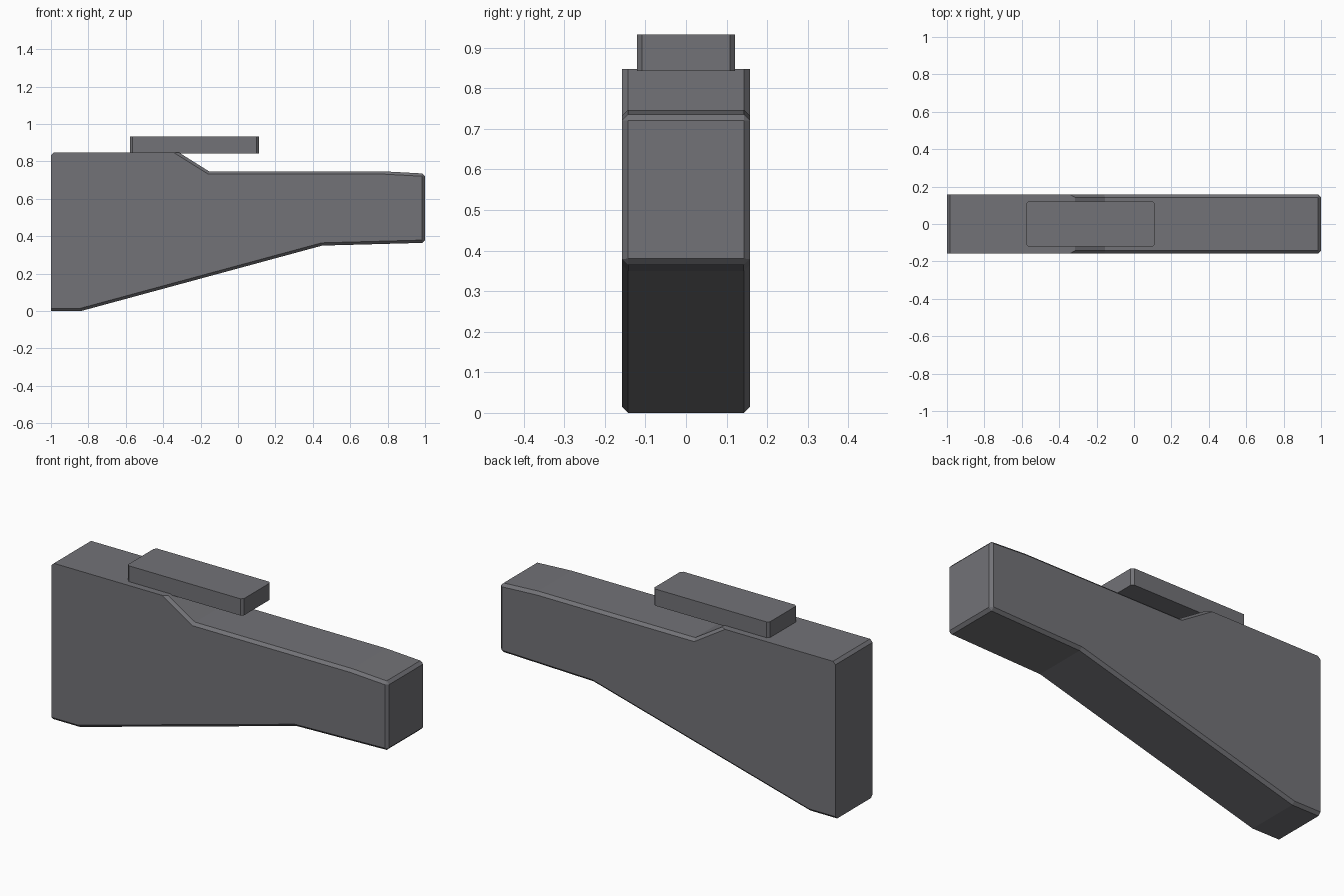
import bpy
import bmesh

cube = bpy.data.objects.get("Cube")
if cube:
    bpy.data.objects.remove(cube, do_unlink=True)

# Single flat grey
grey = bpy.data.materials.new("dark_grey")
grey.use_nodes = True
colour = (0.17, 0.17, 0.185, 1)
grey.diffuse_color = colour
grey.node_tree.nodes["Principled BSDF"].inputs["Base Color"].default_value = colour


def extruded(name, profile, half_width, bevel_rule, size):
    """Extrude an xz profile along y and chamfer the edges picked by a rule."""
    bm = bmesh.new()
    face = bm.faces.new([bm.verts.new((x, -half_width, z)) for x, z in profile])
    new = bmesh.ops.extrude_face_region(bm, geom=[face])["geom"]
    for v in new:
        if isinstance(v, bmesh.types.BMVert):
            v.co.y = half_width
    bmesh.ops.recalc_face_normals(bm, faces=bm.faces)
    picked = [e for e in bm.edges if bevel_rule(e.verts[0].co, e.verts[1].co)]
    bmesh.ops.bevel(bm, geom=picked, offset=size, segments=1,
                    affect='EDGES', profile=0.5, clamp_overlap=True)
    bmesh.ops.recalc_face_normals(bm, faces=bm.faces)
    mesh = bpy.data.meshes.new(name)
    bm.to_mesh(mesh)
    bm.free()
    mesh.materials.append(grey)
    obj = bpy.data.objects.new(name, mesh)
    bpy.context.collection.objects.link(obj)
    return obj


def body_edge(a, b):
    along_y = abs(a.y - b.y) > 0.01
    if along_y:
        # Front end edges and the upper rear edge
        return a.x > 0.99 or (a.x < -0.99 and a.z > 0.5)
    rear_face = a.x < -0.99 and b.x < -0.99
    high_comb = a.z > 0.8 and b.z > 0.8
    return not rear_face and not high_comb


# Stock body with a tapered belly and a stepped top
body_profile = [(-1, 0), (-0.84, 0), (0.45, 0.35), (1, 0.365), (1, 0.735),
                (0.78, 0.747), (-0.155, 0.747), (-0.315, 0.847), (-1, 0.847)]
extruded("stock_body", body_profile, 0.158, body_edge, 0.015)

# Raised cheek pad overhanging the step, with chamfered upright corners
pad_profile = [(-0.577, 0.842), (0.112, 0.842), (0.112, 0.932), (-0.577, 0.932)]
extruded("cheek_pad", pad_profile, 0.121,
         lambda a, b: abs(a.z - b.z) > 0.01, 0.012)
